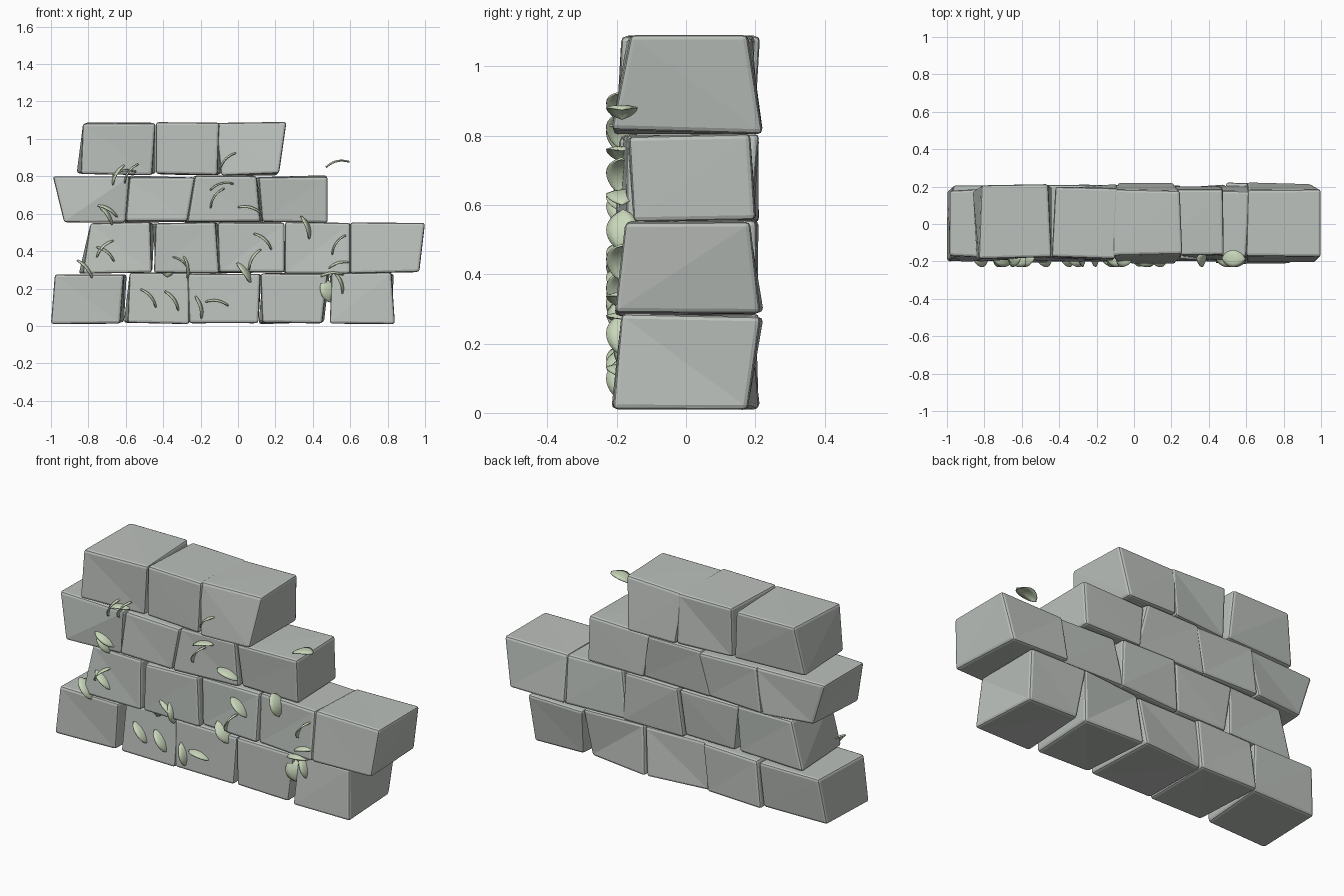
import bpy
import bmesh
import math
import random
from mathutils import Vector

random.seed(4)
cube = bpy.data.objects.get("Cube")
if cube:
    bpy.data.objects.remove(cube, do_unlink=True)


def make_material(name, color):
    mat = bpy.data.materials.new(name)
    mat.use_nodes = True
    mat.diffuse_color = color
    bsdf = mat.node_tree.nodes["Principled BSDF"]
    bsdf.inputs["Base Color"].default_value = color
    bsdf.inputs["Roughness"].default_value = 0.9
    return mat


STONE = make_material("grey_stone", (0.50, 0.53, 0.50, 1))
LEAF = make_material("pale_green_leaf", (0.58, 0.68, 0.49, 1))


def add_object(name, bm, mat):
    bmesh.ops.recalc_face_normals(bm, faces=bm.faces)
    mesh = bpy.data.meshes.new(name)
    bm.to_mesh(mesh)
    bm.free()
    mesh.materials.append(mat)
    obj = bpy.data.objects.new(name, mesh)
    bpy.context.collection.objects.link(obj)
    return obj


def jitter(amount):
    return random.uniform(-amount, amount)


def make_stone(name, xs, z0, z1, depth, rough):
    """Skewed block: xs = bottom left/right, top left/right;
    depth = front bottom/top, back bottom/top."""
    bm = bmesh.new()
    bmesh.ops.create_cube(bm, size=1)
    for v in bm.verts:
        right, back, top = (c > 0 for c in v.co)
        x = xs[right + 2 * top]
        y = depth[top + 2 * back] + jitter(rough)
        if back:
            x += jitter(0.025)
        z = (z1 if top else z0) + jitter(0.007)
        v.co = Vector((max(-1, min(1, x)), y, z))
    bmesh.ops.bevel(bm, geom=bm.edges[:], offset=0.014, segments=2,
                    profile=0.5, affect='EDGES')
    bmesh.ops.triangulate(bm, faces=bm.faces[:])
    return add_object(name, bm, STONE)


# Stone courses: bottom height, top height, end-stone depth, front outlines
COURSES = [
    (0.015, 0.28, (-0.21, -0.185, 0.18, 0.22), [
        (-1.0, -0.63, -0.98, -0.61), (-0.59, -0.26, -0.58, -0.26),
        (-0.26, 0.11, -0.27, 0.12), (0.13, 0.45, 0.12, 0.48),
        (0.49, 0.84, 0.50, 0.82)]),
    (0.285, 0.55, (-0.21, -0.175, 0.22, 0.185), [
        (-0.83, -0.46, -0.79, -0.47), (-0.45, -0.10, -0.44, -0.12),
        (-0.10, 0.25, -0.11, 0.25), (0.25, 0.60, 0.25, 0.60),
        (0.60, 0.97, 0.60, 1.0)]),
    (0.555, 0.80, (-0.155, -0.17, 0.20, 0.19), [
        (-0.93, -0.60, -0.99, -0.58), (-0.60, -0.27, -0.58, -0.23),
        (-0.27, 0.12, -0.23, 0.10), (0.13, 0.48, 0.11, 0.48)]),
    (0.81, 1.085, (-0.21, -0.165, 0.22, 0.18), [
        (-0.84, -0.46, -0.83, -0.44), (-0.44, -0.11, -0.44, -0.10),
        (-0.09, 0.22, -0.12, 0.26)]),
]
for row, (z0, z1, end_depth, outlines) in enumerate(COURSES, 1):
    for i, xs in enumerate(outlines, 1):
        is_end = i == len(outlines)
        depth = end_depth if is_end else (-0.19, -0.18, 0.195, 0.195)
        make_stone(f"stone_row_{row}_{i}", xs, z0, z1, depth,
                   0.006 if is_end else 0.02)


def make_leaf(name, x, z, angle, roll):
    """Pointed oval sheet, arched along its length."""
    bm = bmesh.new()
    bmesh.ops.create_grid(bm, x_segments=10, y_segments=4, size=1)
    for v in bm.verts:
        u, w = v.co.x, v.co.y
        half_width = 0.045 * (1 - u * u) ** 0.7 if abs(u) < 1 else 0
        arch = 0.018 * (0.5 - u * u) - 0.006 * w * w
        v.co = Vector((0.063 * u, half_width * w, arch))
    bmesh.ops.remove_doubles(bm, verts=bm.verts[:], dist=0.0005)
    obj = add_object(name, bm, LEAF)
    obj.location = (x, -0.185, z)
    obj.rotation_euler = (math.radians(roll), math.radians(-angle), 0)
    solid = obj.modifiers.new("thickness", 'SOLIDIFY')
    solid.thickness = 0.005
    solid.offset = 0
    for poly in obj.data.polygons:
        poly.use_smooth = True


# Ivy leaves: x, z, angle on the wall, roll about the leaf's length
LEAVES = [
    (-0.81, 0.31, -50, 10), (-0.70, 0.60, -55, 15), (-0.65, 0.81, 60, 8),
    (-0.58, 0.82, 55, 0), (-0.61, 0.825, 10, 0), (-0.695, 0.625, -30, 10),
    (-0.72, 0.42, 45, 5), (-0.70, 0.39, -40, 5), (-0.47, 0.155, -50, 5),
    (-0.345, 0.14, -55, 8), (-0.20, 0.10, -75, 12), (-0.11, 0.13, -10, 4),
    (-0.30, 0.34, -40, 0), (-0.27, 0.32, -80, 10), (-0.375, 0.325, 85, 80),
    (-0.06, 0.89, 45, 0), (-0.09, 0.755, 15, 0), (-0.12, 0.69, 55, 0),
    (0.065, 0.63, -15, 5), (0.14, 0.46, -42, 6), (0.08, 0.36, 60, 5),
    (0.04, 0.29, -55, 25), (0.37, 0.53, -70, 15), (0.54, 0.335, 15, 5),
    (0.53, 0.44, 55, 0), (0.50, 0.28, 5, 5), (0.48, 0.19, -75, 65),
    (0.55, 0.23, -70, 10), (0.53, 0.875, 13, 0),
]
for i, leaf in enumerate(LEAVES, 1):
    make_leaf(f"leaf_{i}", *leaf)
